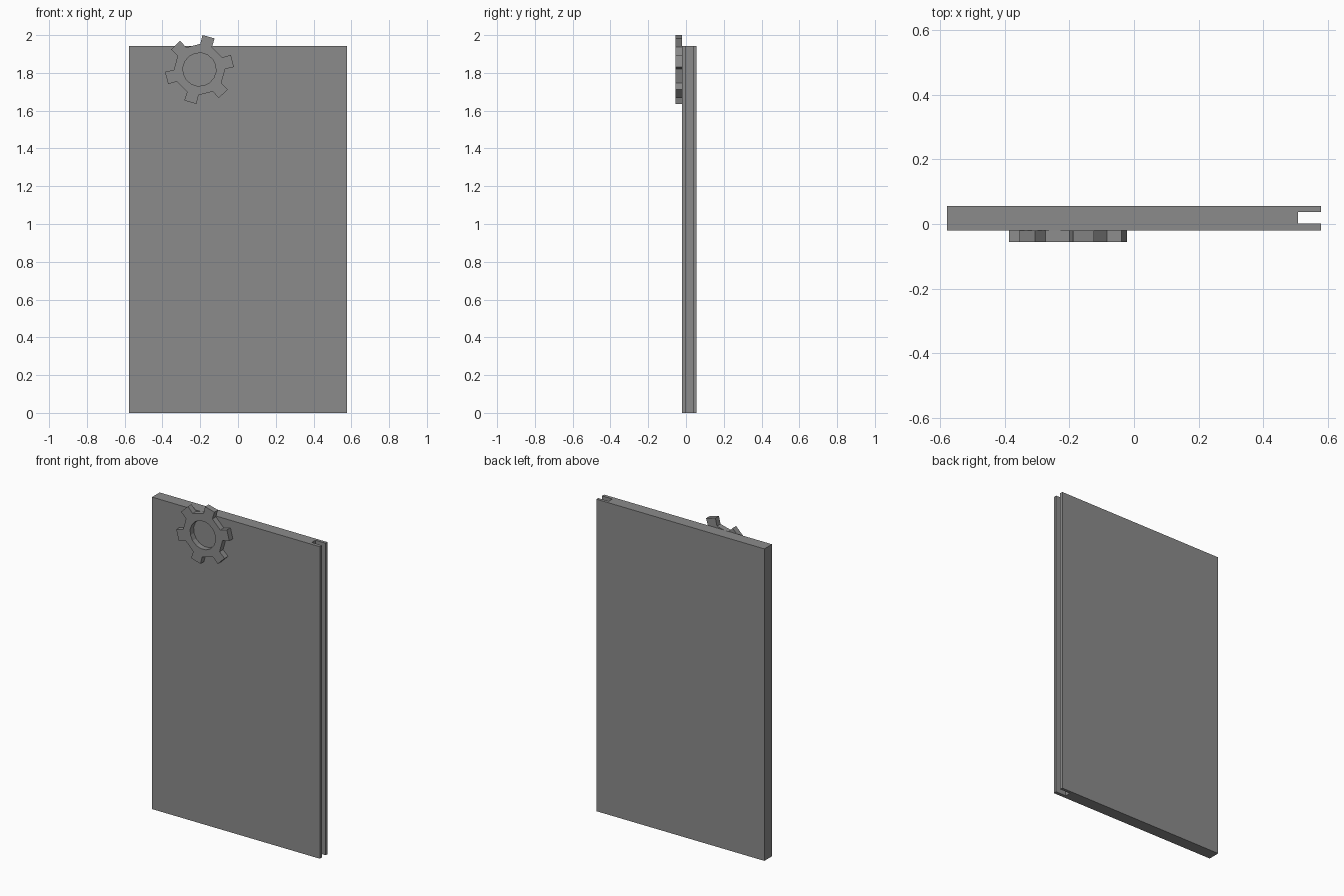
import bpy, bmesh, math

if "Cube" in bpy.data.objects:
    bpy.data.objects.remove(bpy.data.objects["Cube"])

grey = bpy.data.materials.new("mid_grey")
grey.diffuse_color = (0.26, 0.26, 0.26, 1)
grey.use_nodes = True
grey.node_tree.nodes["Principled BSDF"].inputs["Base Color"].default_value = grey.diffuse_color


def make_object(name, bm):
    bmesh.ops.recalc_face_normals(bm, faces=bm.faces)
    mesh = bpy.data.meshes.new(name)
    bm.to_mesh(mesh)
    bm.free()
    mesh.materials.append(grey)
    obj = bpy.data.objects.new(name, mesh)
    bpy.context.collection.objects.link(obj)
    return obj


def prism(name, points, offset):
    """Extrude a closed outline of 3D points along an offset."""
    bm = bmesh.new()
    face = bm.faces.new([bm.verts.new(p) for p in points])
    new = bmesh.ops.extrude_face_region(bm, geom=[face])["geom"]
    verts = [g for g in new if isinstance(g, bmesh.types.BMVert)]
    bmesh.ops.translate(bm, verts=verts, vec=offset)
    return make_object(name, bm)


# Slab with a groove running down its right edge
W, FRONT, BACK, HEIGHT = 0.578, -0.02, 0.055, 1.942
GROOVE_X, GROOVE_F, GROOVE_B = 0.507, 0.001, 0.037
profile = [(-W, FRONT), (W, FRONT), (W, GROOVE_F), (GROOVE_X, GROOVE_F),
           (GROOVE_X, GROOVE_B), (W, GROOVE_B), (W, BACK), (-W, BACK)]
prism("door_slab", [(x, y, 0) for x, y in profile], (0, 0, HEIGHT))

# Six-toothed gear wheel on the front face
CX, CZ, GEAR_FRONT = -0.204, 1.818, -0.055


def polar(r, degrees, y):
    a = math.radians(degrees)
    return (CX + r * math.cos(a), y, CZ + r * math.sin(a))


outline = []
for i in range(6):
    mid = 14.5 + 60 * i
    for r, da in ((0.136, -13.5), (0.183, -10.5), (0.183, 10.5), (0.136, 13.5)):
        outline.append(polar(r, mid + da, GEAR_FRONT))
gear = prism("gear_wheel", outline, (0, FRONT - GEAR_FRONT, 0))

# Round bore through the gear
bore = prism("bore_cutter",
             [polar(0.088, 14.5 + 22.5 * i, GEAR_FRONT - 0.02) for i in range(16)],
             (0, 0.1, 0))
bore.hide_render = True
bore.hide_viewport = True
cut = gear.modifiers.new("bore", 'BOOLEAN')
cut.operation = 'DIFFERENCE'
cut.solver = 'EXACT'
cut.object = bore
